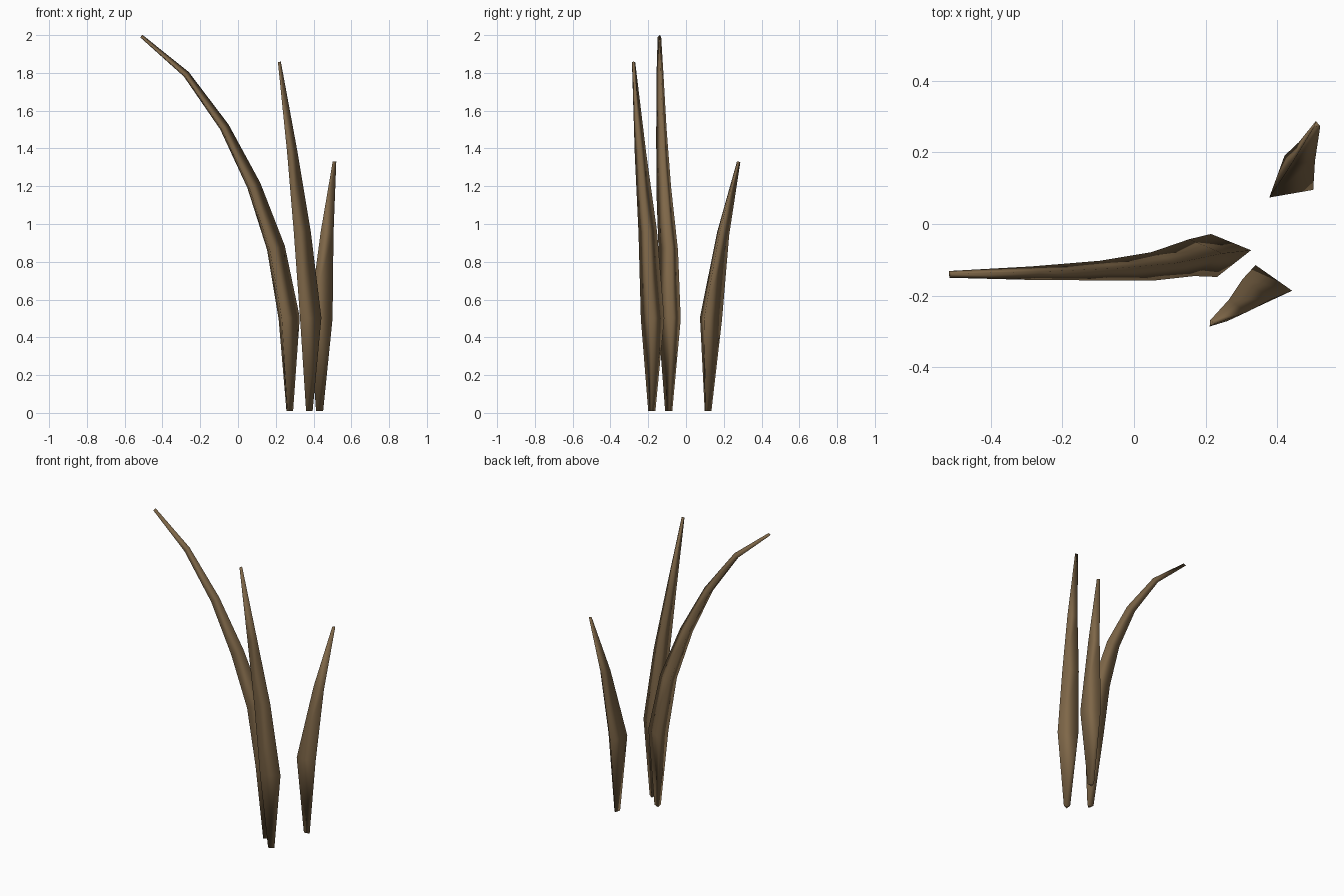
import bpy
import bmesh
import math
from mathutils import Matrix, Vector

cube = bpy.data.objects.get("Cube")
if cube:
    bpy.data.objects.remove(cube, do_unlink=True)

# Dry brown stem colour
brown = bpy.data.materials.new("dry_brown")
brown.use_nodes = True
colour = (0.21, 0.135, 0.065, 1.0)
brown.diffuse_color = colour
shader = brown.node_tree.nodes["Principled BSDF"]
shader.inputs["Base Color"].default_value = colour
shader.inputs["Roughness"].default_value = 0.9


def make_blade(name, spine, phase):
    """Sweep a triangle along a spine of (x, y, z, radius) points."""
    points = [Vector(p[:3]) for p in spine]
    last = len(points) - 1
    bm = bmesh.new()
    rings = []
    for i, centre in enumerate(points):
        # Each ring stands square to the spine
        ahead = (points[min(i + 1, last)] - centre).normalized()
        behind = (centre - points[max(i - 1, 0)]).normalized()
        turn = Vector((0, 0, 1)).rotation_difference(ahead + behind)
        ring = []
        for corner in range(3):
            angle = math.radians(phase) + corner * math.tau / 3
            offset = Vector((math.cos(angle), math.sin(angle), 0)) * spine[i][3]
            ring.append(bm.verts.new(centre + turn @ offset))
        rings.append(ring)
    # Sides
    for low, high in zip(rings, rings[1:]):
        for a in range(3):
            b = (a + 1) % 3
            bm.faces.new((low[a], low[b], high[b], high[a]))
    # Blunt ends
    bm.faces.new(reversed(rings[0]))
    bm.faces.new(rings[-1])
    for face in bm.faces:
        face.smooth = True
    mesh = bpy.data.meshes.new(name)
    bm.to_mesh(mesh)
    bm.free()
    mesh.materials.append(brown)
    blade = bpy.data.objects.new(name, mesh)
    bpy.context.collection.objects.link(blade)
    return blade


# Tall blade arching over to the right
make_blade("arching_blade", [
    (0.27, -0.09, 0.01, 0.022),
    (0.258, -0.083, 0.5, 0.07),
    (0.19, -0.09, 0.87, 0.06),
    (0.076, -0.115, 1.2, 0.046),
    (-0.077, -0.128, 1.51, 0.032),
    (-0.277, -0.136, 1.79, 0.022),
    (-0.513, -0.14, 1.993, 0.011),
], 8)

# Upright blade in front
make_blade("upright_blade", [
    (0.373, -0.182, 0.01, 0.022),
    (0.37, -0.18, 0.5, 0.072),
    (0.328, -0.205, 0.96, 0.057),
    (0.28, -0.243, 1.38, 0.035),
    (0.217, -0.278, 1.858, 0.01),
], -5)

# Short blade leaning back
make_blade("short_blade", [
    (0.43, 0.113, 0.01, 0.022),
    (0.433, 0.12, 0.5, 0.072),
    (0.468, 0.19, 0.95, 0.04),
    (0.51, 0.277, 1.33, 0.011),
], -20)
